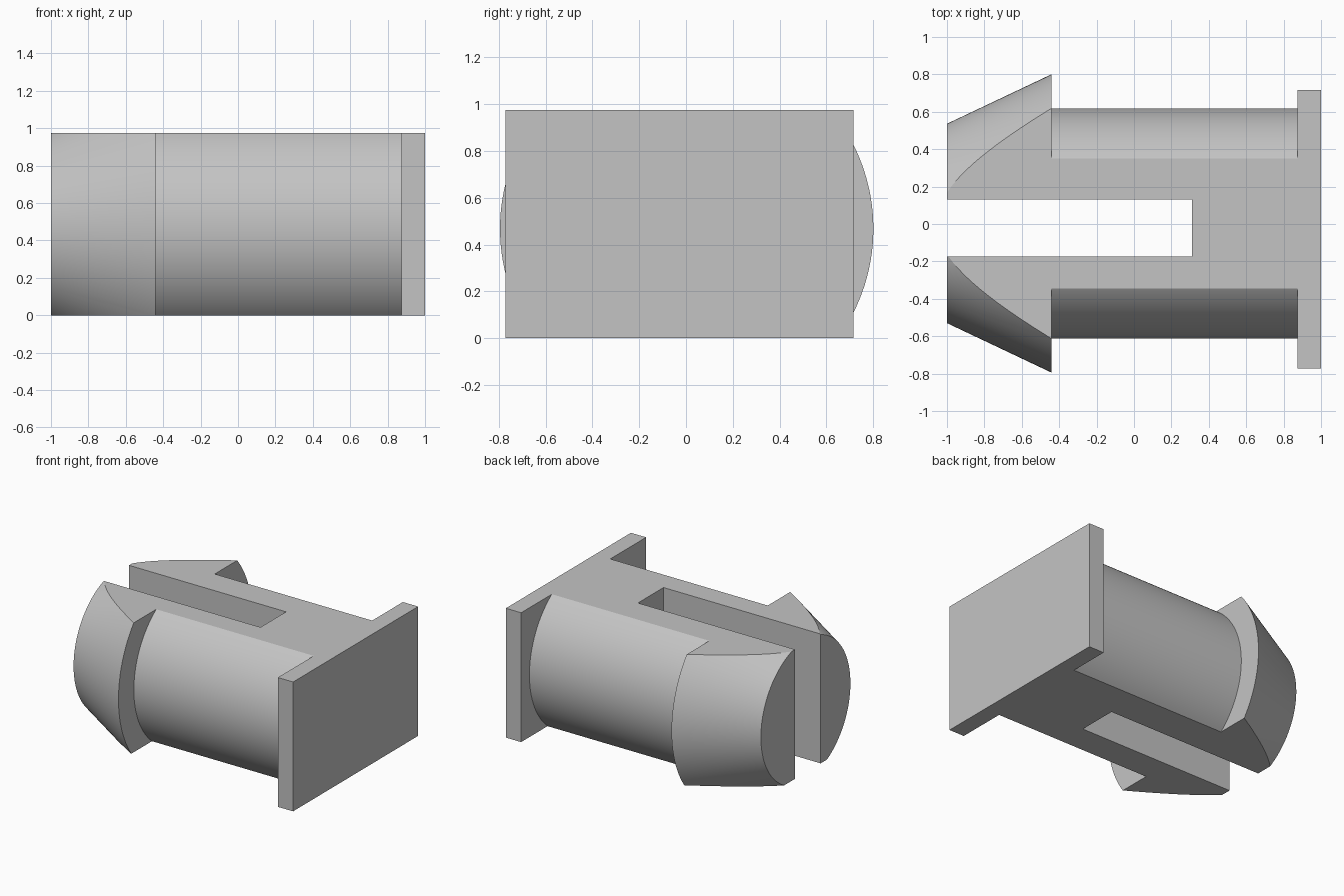
import bpy
import bmesh
import math
from mathutils import Matrix, Vector

default = bpy.data.objects.get("Cube")
if default:
    bpy.data.objects.remove(default, do_unlink=True)

HEIGHT = 0.975
AXIS_Y, AXIS_Z = 0.003, 0.468
SEGMENTS = 144

grey = bpy.data.materials.new("plain grey")
grey.use_nodes = True
colour = (0.55, 0.55, 0.55, 1)
grey.diffuse_color = colour
grey.node_tree.nodes["Principled BSDF"].inputs["Base Color"].default_value = colour


def make_object(name, bm):
    bmesh.ops.recalc_face_normals(bm, faces=bm.faces)
    mesh = bpy.data.meshes.new(name)
    bm.to_mesh(mesh)
    bm.free()
    mesh.materials.append(grey)
    obj = bpy.data.objects.new(name, mesh)
    bpy.context.collection.objects.link(obj)
    return obj


def box(name, low, high):
    low, high = Vector(low), Vector(high)
    bm = bmesh.new()
    bmesh.ops.create_cube(bm, size=1, matrix=Matrix.Translation((low + high) / 2)
                          @ Matrix.Diagonal((high - low).to_4d()))
    return make_object(name, bm)


def lathe(name, profile):
    """Turn (x, radius) points about the long axis and cap both ends."""
    bm = bmesh.new()
    rings = []
    for x, r in profile:
        angles = [2 * math.pi * i / SEGMENTS for i in range(SEGMENTS)]
        rings.append([bm.verts.new((x, AXIS_Y + r * math.cos(a), AXIS_Z + r * math.sin(a)))
                      for a in angles])
    for a, b in zip(rings, rings[1:]):
        for i in range(SEGMENTS):
            j = (i + 1) % SEGMENTS
            bm.faces.new((a[i], a[j], b[j], b[i]))
    bm.faces.new(rings[0])
    bm.faces.new(rings[-1])
    return make_object(name, bm)


def combine(target, tool, operation):
    mod = target.modifiers.new(operation.lower(), "BOOLEAN")
    mod.operation = operation
    mod.solver = "EXACT"
    mod.object = tool
    bpy.context.view_layer.objects.active = target
    bpy.ops.object.modifier_apply(modifier=mod.name)
    bpy.data.objects.remove(tool, do_unlink=True)


# Round shaft with a tapered barbed head
clip = lathe("snap_clip", [(-1, 0.533), (-0.44, 0.798), (-0.44, 0.615), (0.92, 0.615)])

# End plate, left tall so that it is trimmed along with the shaft
combine(clip, box("end_plate", (0.873, -0.772, -0.3), (1, 0.717, 1.3)), "UNION")

# Flat top and bottom
combine(clip, box("trim_slab", (-1.2, -1.2, 0), (1.2, 1.2, HEIGHT)), "INTERSECT")

# Slot that splits the head into two prongs
combine(clip, box("slot_cutter", (-1.2, -0.175, -0.2), (0.31, 0.13, 1.2)), "DIFFERENCE")

# Smooth curved walls, crisp edges
bpy.ops.object.select_all(action="DESELECT")
clip.select_set(True)
bpy.context.view_layer.objects.active = clip
bpy.ops.object.shade_smooth_by_angle(angle=math.radians(20))
